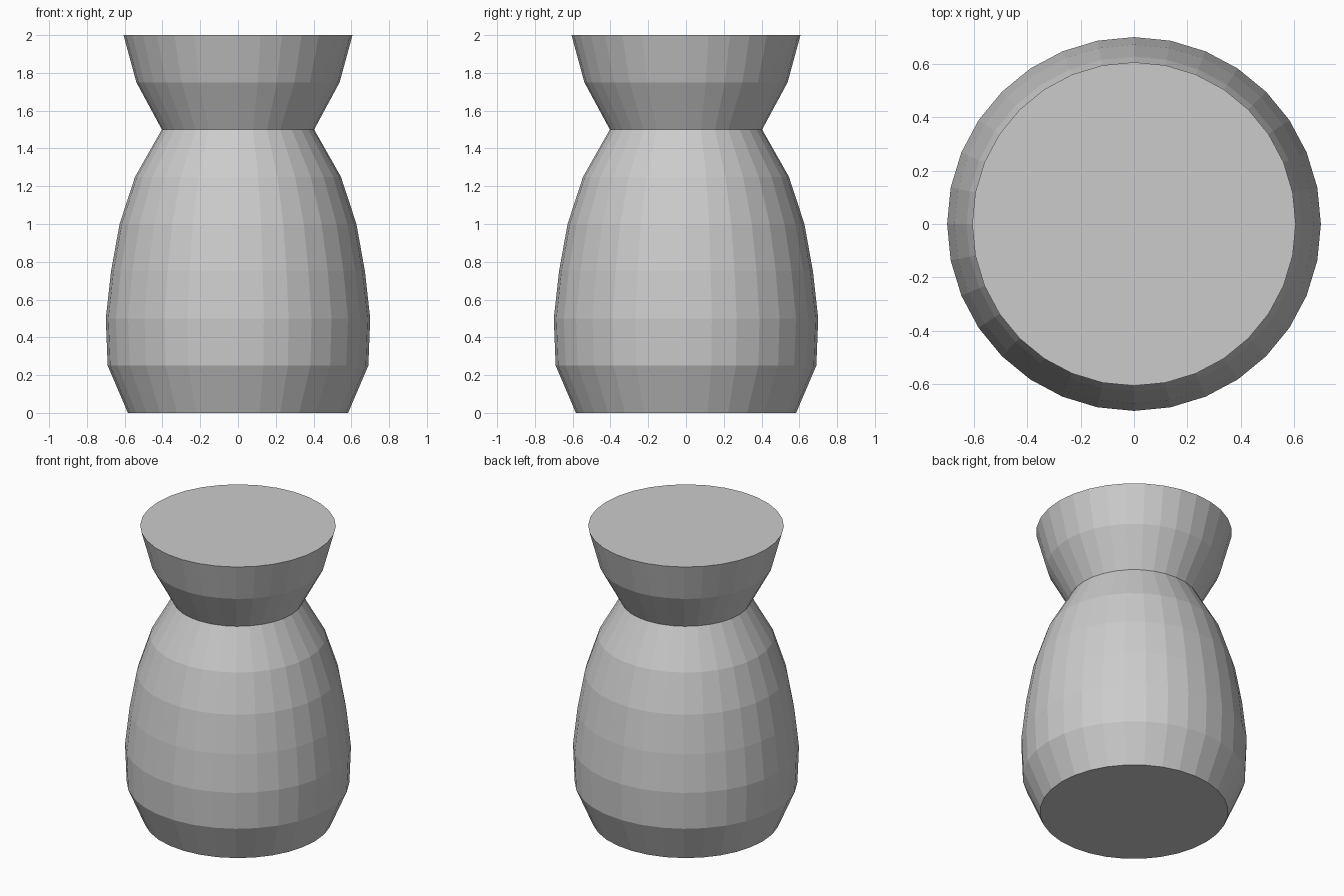
import bpy, bmesh
from math import cos, sin, tau

if "Cube" in bpy.data.objects:
    bpy.data.objects.remove(bpy.data.objects["Cube"])

SIDES = 32
# Ring radii from the base up, one every 0.25 units
RADII = [0.583, 0.69, 0.70, 0.672, 0.627, 0.545, 0.403, 0.538, 0.606]
STEP = 0.25

bm = bmesh.new()
rings = [[bm.verts.new((r * cos(tau * k / SIDES), r * sin(tau * k / SIDES), i * STEP))
          for k in range(SIDES)] for i, r in enumerate(RADII)]

# Vase wall
for low, high in zip(rings, rings[1:]):
    for k in range(SIDES):
        n = (k + 1) % SIDES
        bm.faces.new((low[k], low[n], high[n], high[k]))

# Flat base and top
bm.faces.new(rings[0][::-1])
bm.faces.new(rings[-1])

mesh = bpy.data.meshes.new("vase_body")
bm.to_mesh(mesh)
bm.free()
bpy.context.collection.objects.link(bpy.data.objects.new("vase_body", mesh))
